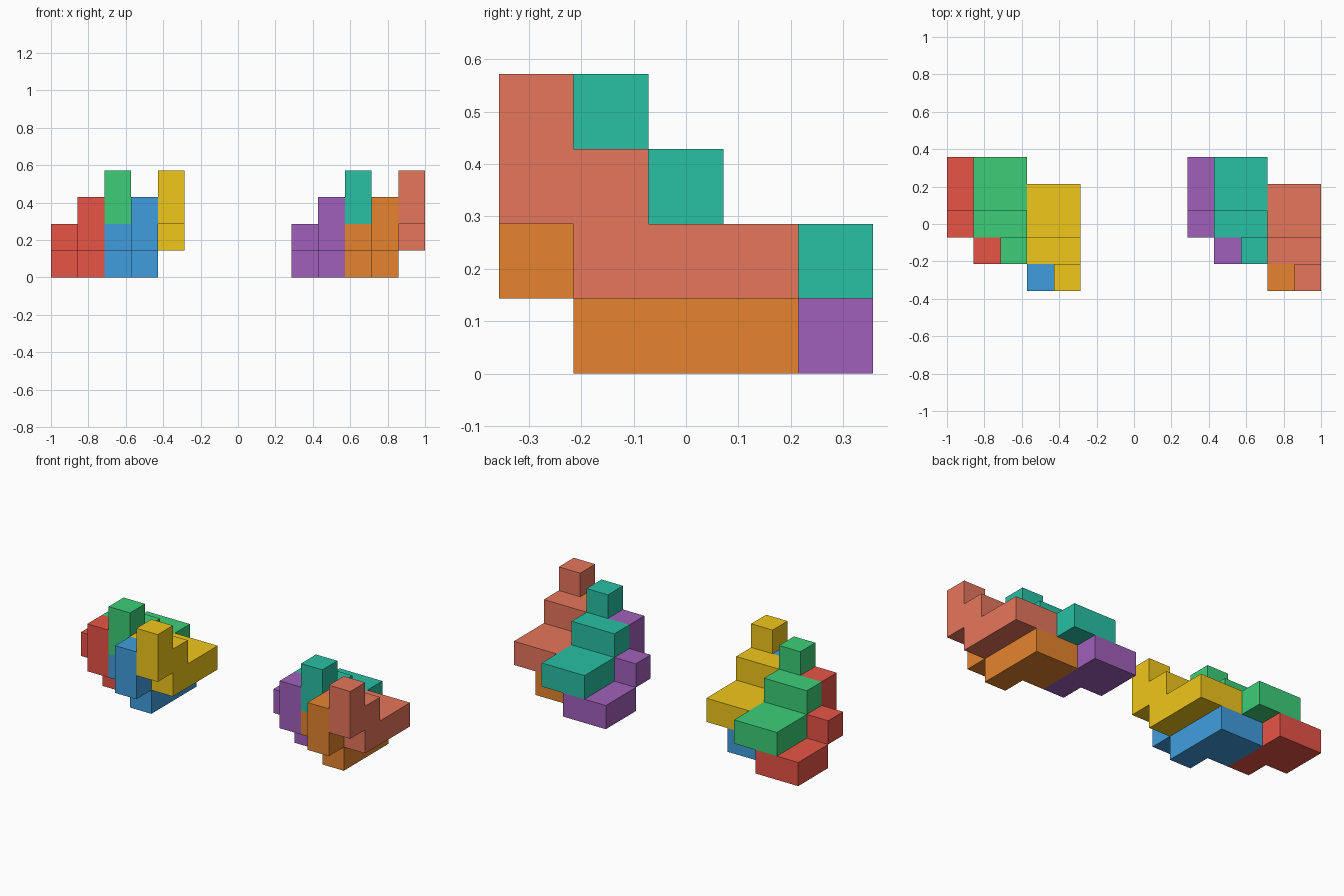
import bpy, bmesh
from mathutils import Color, Vector

if "Cube" in bpy.data.objects:
    bpy.data.objects.remove(bpy.data.objects["Cube"])

U = 1 / 7  # edge of one unit cube

# One nine-cube piece: a stepped tall side and a lower side next to it
TALL = [(1, 0, 1), (1, 0, 2), (1, 1, 0), (1, 1, 1), (1, 2, 0), (1, 3, 0)]
LOW = [(0, 1, 1), (0, 2, 0), (0, 3, 0)]
CELLS = set(TALL + LOW)


def add_piece(name, shift, rgb):
    """Outer skin of the cube cluster, with flat areas merged."""
    bm = bmesh.new()
    for cell in CELLS:
        center = Vector(cell) + Vector((0.5, 0.5, 0.5))
        for axis in range(3):
            for sign in (-1, 1):
                n = Vector((0, 0, 0))
                n[axis] = sign
                if tuple(int(c + d) for c, d in zip(cell, n)) in CELLS:
                    continue
                a = Vector((0, 0, 0))
                a[(axis + 1) % 3] = 0.5
                b = n.cross(a)
                mid = center + n * 0.5
                corners = (mid - a - b, mid + a - b, mid + a + b, mid - a + b)
                bm.faces.new([bm.verts.new((p + Vector(shift)) * U) for p in corners])
    bmesh.ops.remove_doubles(bm, verts=bm.verts[:], dist=1e-4)
    bmesh.ops.dissolve_limit(bm, angle_limit=0.01, verts=bm.verts[:], edges=bm.edges[:])
    mesh = bpy.data.meshes.new(name)
    bm.to_mesh(mesh)
    bm.free()
    # Display colour (0-255) converted to linear
    mat = bpy.data.materials.new(name + "_paint")
    linear = Color([c / 255 for c in rgb]).from_srgb_to_scene_linear()
    mat.diffuse_color = (*linear, 1)
    mat.use_nodes = True
    mat.node_tree.nodes["Principled BSDF"].inputs["Base Color"].default_value = mat.diffuse_color
    mesh.materials.append(mat)
    bpy.context.collection.objects.link(bpy.data.objects.new(name, mesh))


# Interlocking positions of the four pieces in a cluster
SLOTS = {"back_lower": (0, 1, 0), "back_upper": (1, 1, 1),
         "front_lower": (2, 0, 0), "front_upper": (3, 0, 1)}

# Two identical clusters in different colours
CLUSTERS = {
    "left": (-7, [(231, 84, 70), (60, 206, 120), (64, 157, 222), (241, 199, 27)]),
    "right": (2, [(160, 96, 186), (40, 192, 163), (230, 132, 46), (230, 118, 92)]),
}
for side, (x0, colors) in CLUSTERS.items():
    for (slot, (x, y, z)), rgb in zip(SLOTS.items(), colors):
        add_piece(f"{side}_{slot}_piece", (x0 + x, y - 2.5, z), rgb)
